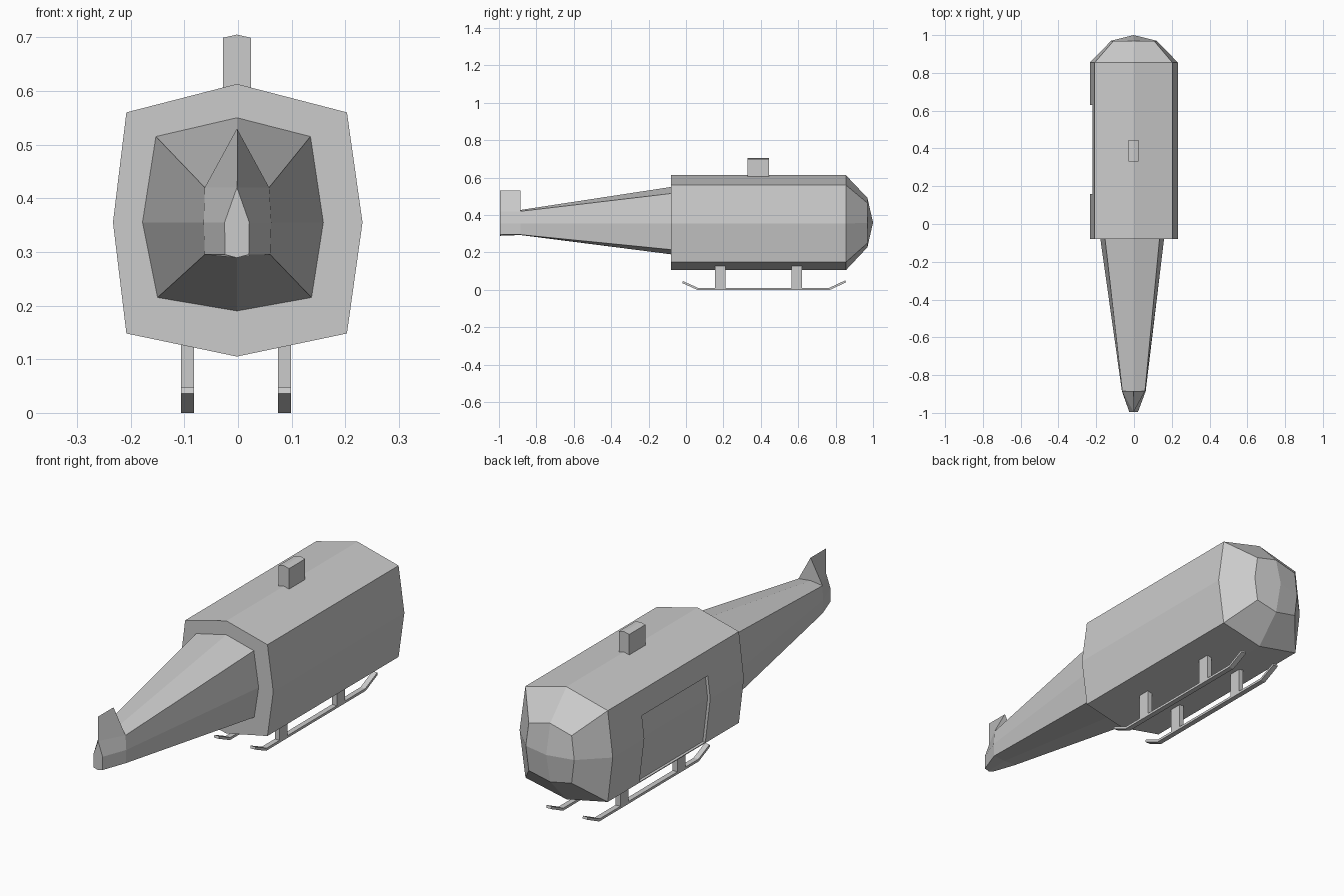
import bpy, bmesh
from mathutils import Vector

if "Cube" in bpy.data.objects:
    bpy.data.objects.remove(bpy.data.objects["Cube"])


def finish(bm, name):
    bmesh.ops.remove_doubles(bm, verts=bm.verts, dist=0.0005)
    bmesh.ops.recalc_face_normals(bm, faces=bm.faces)
    mesh = bpy.data.meshes.new(name)
    bm.to_mesh(mesh)
    bm.free()
    ob = bpy.data.objects.new(name, mesh)
    bpy.context.collection.objects.link(ob)
    return ob


def prism(name, pts, offset):
    """Extrude a planar outline along an offset vector."""
    bm = bmesh.new()
    a = [bm.verts.new(p) for p in pts]
    b = [bm.verts.new(Vector(p) + Vector(offset)) for p in pts]
    bm.faces.new(a)
    bm.faces.new(b)
    for i in range(len(a)):
        j = (i + 1) % len(a)
        bm.faces.new((a[i], a[j], b[j], b[i]))
    return finish(bm, name)


def section(top, right, low, xs_r, xs_l, zs):
    """Eight-point ring: top, right side, bottom, left side."""
    (xt, xm, xb), (lt, lm, lb) = xs_r, xs_l
    zt, zm, zb = zs
    return [(right, top), (xt, zt), (xm, zm), (xb, zb), (right, low),
            (lb, zb), (lm, zm), (lt, zt)]


# Cross-sections (x, z) from the tail tip to the nose
body = section(.613, -.002, .105, (.203, .232, .203), (-.208, -.233, -.208), (.56, .355, .148))
root = section(.55, -.002, .19, (.135, .159, .137), (-.153, -.178, -.15), (.515, .355, .215))
neck = section(.427, -.002, .293, (.058, .062, .06), (-.062, -.064, -.062), (.42, .355, .295))
fin = [(-.002, .53)] + neck[1:]
tip = section(.53, -.002, .289, (-.002, .021, .02), (-.002, -.025, -.024), (.42, .355, .295))
nose = [(x * .52, .36 + (z - .36) * .52) for x, z in body]
stations = [(-.995, tip), (-.885, fin), (-.885, neck), (-.08, root),
            (-.08, body), (.855, body), (.97, nose)]

# Fuselage with tail boom, fin and faceted nose
bm = bmesh.new()
rings = [[bm.verts.new((x, y, z)) for x, z in ring] for y, ring in stations]
for a, b in zip(rings, rings[1:]):
    for i in range(8):
        j = (i + 1) % 8
        bm.faces.new((a[i], a[j], b[j], b[i]))
bm.faces.new(rings[0][1:])
point = bm.verts.new((-.002, 1.0, .36))
for i in range(0, 8, 2):
    r = rings[-1]
    bm.faces.new((r[i], r[i + 1], r[(i + 2) % 8], point))
fuselage = finish(bm, "fuselage")

# Shallow door recess on the left side
cutter = prism("door_cutter", [(x, .16, z) for x, z in
               [(-.3, .455), (-.208, .455), (-.220, .355), (-.196, .152), (-.3, .152)]],
               (0, .47, 0))
cutter.hide_render = True
mod = fuselage.modifiers.new("door", 'BOOLEAN')
mod.operation = 'DIFFERENCE'
mod.solver = 'EXACT'
mod.object = cutter
bpy.context.view_layer.objects.active = fuselage
bpy.ops.object.modifier_apply(modifier=mod.name)
bpy.data.objects.remove(cutter)

# Rotor mast block with a slightly ridged top
prism("rotor_mast", [(-.028, .33, .59), (.024, .33, .59), (.024, .33, .699),
                     (-.002, .33, .705), (-.028, .33, .699)], (0, .115, 0))

# Landing skids and struts
runner = [(-.02, .036), (.06, 0), (.77, 0), (.855, .04),
          (.852, .051), (.767, .011), (.063, .011), (-.017, .047)]
for side, x in (("left", -.106), ("right", .075)):
    prism(side + "_skid", [(x, y, z) for y, z in runner], (.024, 0, 0))
    for end, y in (("rear", .155), ("front", .563)):
        prism(f"{side}_{end}_strut", [(x, y, .008), (x, y + .057, .008),
              (x, y + .057, .135), (x, y, .135)], (.024, 0, 0))
